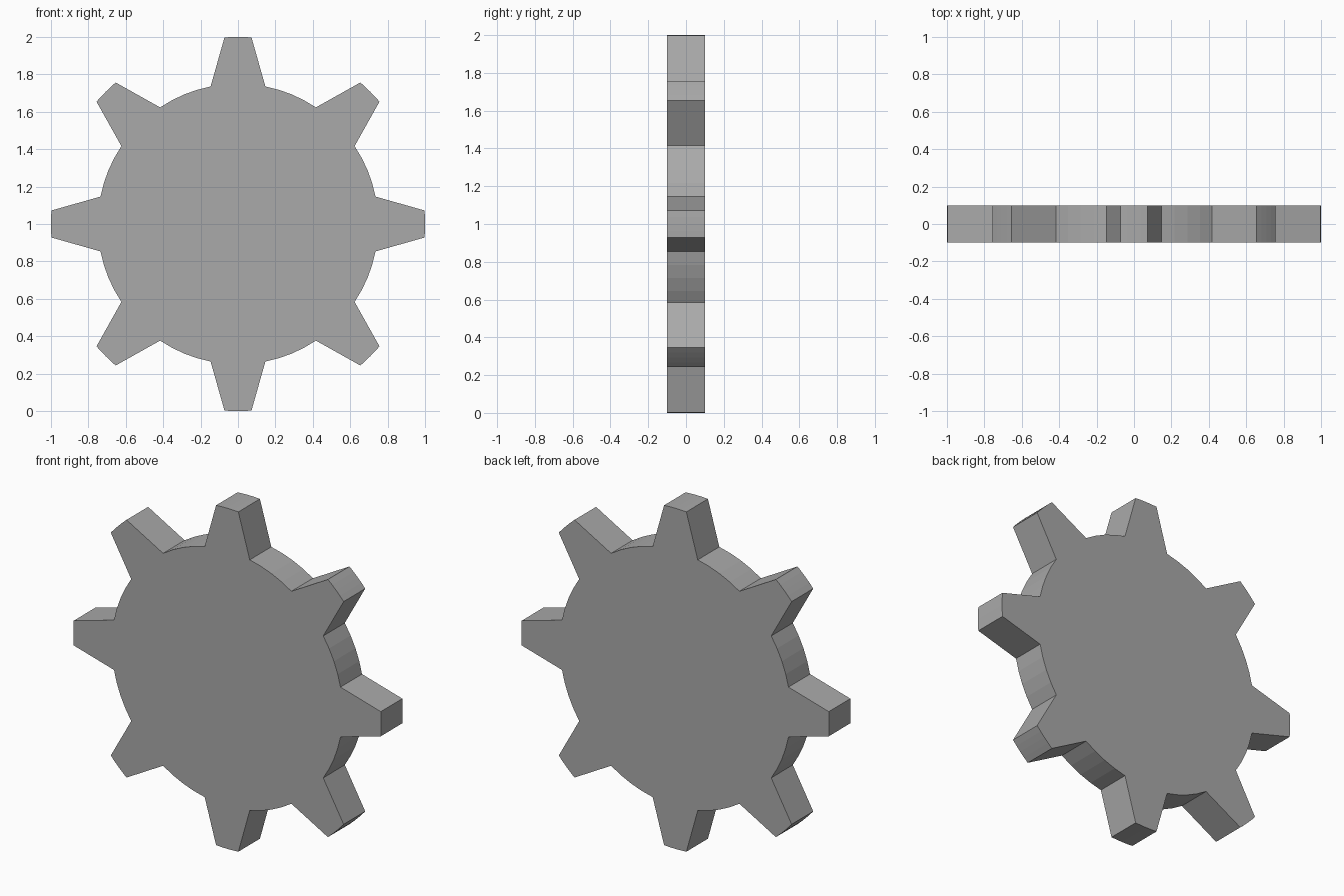
import bpy, bmesh, math

if "Cube" in bpy.data.objects:
    bpy.data.objects.remove(bpy.data.objects["Cube"])

TEETH, ROOT_R, TIP_R, HALF_DEPTH, CENTER_Z = 8, 0.75, 1.0, 0.1, 1.0
ROOT_HALF, TIP_HALF = 11.25, 4.15   # half-width of a tooth in degrees
ROOT_STEPS, TIP_STEPS = 4, 4

# Gear outline: tip arc of each tooth, then the root arc up to the next tooth
outline = []
for t in range(TEETH):
    mid = t * 360 / TEETH
    for i in range(TIP_STEPS + 1):
        outline.append((TIP_R, mid - TIP_HALF + 2 * TIP_HALF * i / TIP_STEPS))
    gap = 360 / TEETH - 2 * ROOT_HALF
    for i in range(ROOT_STEPS + 1):
        outline.append((ROOT_R, mid + ROOT_HALF + gap * i / ROOT_STEPS))

# Extrude the outline into a solid plate
bm = bmesh.new()
verts = [bm.verts.new((r * math.cos(math.radians(a)), -HALF_DEPTH,
                       CENTER_Z + r * math.sin(math.radians(a)))) for r, a in outline]
face = bm.faces.new(verts)
new = bmesh.ops.extrude_face_region(bm, geom=[face], use_keep_orig=True)["geom"]
bmesh.ops.translate(bm, vec=(0, 2 * HALF_DEPTH, 0),
                    verts=[g for g in new if isinstance(g, bmesh.types.BMVert)])
bmesh.ops.recalc_face_normals(bm, faces=bm.faces)
mesh = bpy.data.meshes.new("gear_wheel")
bm.to_mesh(mesh)
bm.free()

# Plain grey metal
grey = bpy.data.materials.new("grey metal")
grey.diffuse_color = (0.4, 0.4, 0.4, 1)
grey.use_nodes = True
grey.node_tree.nodes["Principled BSDF"].inputs["Base Color"].default_value = grey.diffuse_color
mesh.materials.append(grey)
bpy.context.collection.objects.link(bpy.data.objects.new("gear_wheel", mesh))
